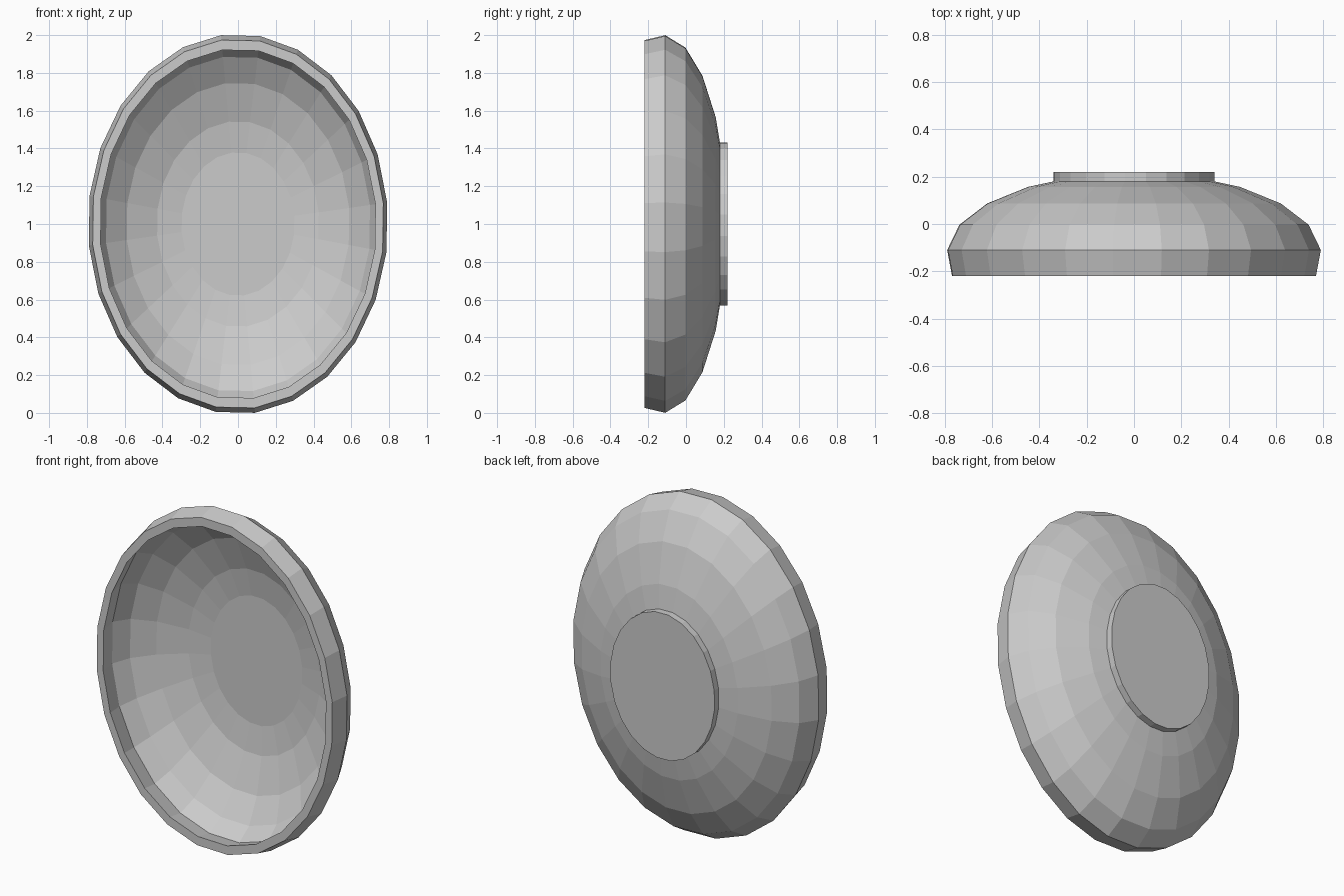
import bpy, bmesh, math

if "Cube" in bpy.data.objects:
    bpy.data.objects.remove(bpy.data.objects["Cube"])

SIDES = 24
PHASE = math.radians(6.5)
WIDTH = 0.79          # width of the oval relative to its height
CENTRE_Z = 1.0


def oval_lathe(name, profile):
    """Sweep (radius, y) points around the y axis as an oval, capping both ends."""
    bm = bmesh.new()
    rings = []
    for r, y in profile:
        ring = []
        for k in range(SIDES):
            a = PHASE + 2 * math.pi * k / SIDES
            ring.append(bm.verts.new((WIDTH * r * math.cos(a), y,
                                      CENTRE_Z + r * math.sin(a))))
        rings.append(ring)
    for lower, upper in zip(rings, rings[1:]):
        for k in range(SIDES):
            n = (k + 1) % SIDES
            bm.faces.new((lower[k], lower[n], upper[n], upper[k]))
    bm.faces.new(rings[0])
    bm.faces.new(rings[-1])
    bmesh.ops.recalc_face_normals(bm, faces=bm.faces)
    mesh = bpy.data.meshes.new(name)
    bm.to_mesh(mesh)
    bm.free()
    obj = bpy.data.objects.new(name, mesh)
    bpy.context.collection.objects.link(obj)
    return obj


# Bowl: inner floor, inner wall, flat rim, outer wall, then the foot
inner = [(0.38, 0.173), (0.545, 0.150), (0.75, 0.08), (0.89, -0.01),
         (0.95, -0.11), (0.927, -0.219)]
outer = [(0.98, -0.219), (1.006, -0.11), (0.94, -0.003), (0.79, 0.087),
         (0.57, 0.157), (0.433, 0.18)]
foot = [(0.433, 0.22)]
oval_lathe("oval_bowl", inner + outer + foot)
